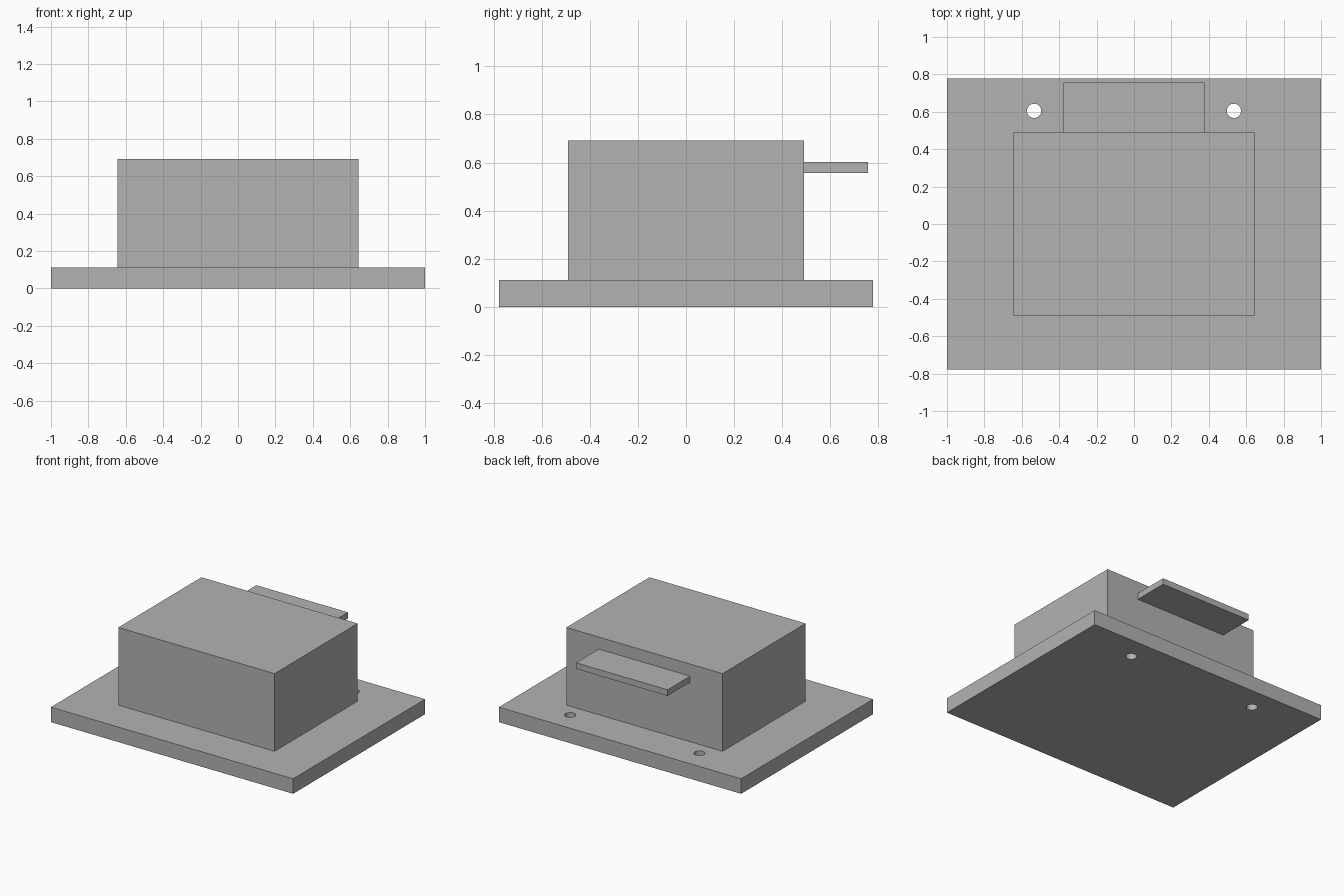
import bpy

cube = bpy.data.objects.get("Cube")
if cube:
    bpy.data.objects.remove(cube, do_unlink=True)

grey = bpy.data.materials.new("plain grey")
grey.use_nodes = True
grey.diffuse_color = (0.45, 0.45, 0.45, 1)
grey.node_tree.nodes["Principled BSDF"].inputs["Base Color"].default_value = grey.diffuse_color


def box(name, low, high):
    """Axis-aligned block between two corners."""
    centre = [(a + b) / 2 for a, b in zip(low, high)]
    bpy.ops.mesh.primitive_cube_add(size=1, location=centre)
    obj = bpy.context.object
    obj.name = name
    obj.scale = [b - a for a, b in zip(low, high)]
    bpy.ops.object.transform_apply(location=False, rotation=False, scale=True)
    obj.data.materials.append(grey)
    return obj


# Base plate, main block and rear shelf
base = box("base_plate", (-1, -0.778, 0), (1, 0.778, 0.112))
box("main_block", (-0.645, -0.49, 0.112), (0.645, 0.49, 0.692))
box("rear_shelf", (-0.378, 0.49, 0.556), (0.378, 0.757, 0.602))

# Two screw holes through the rear of the plate
for side in (-1, 1):
    bpy.ops.mesh.primitive_cylinder_add(
        vertices=48, radius=0.038, depth=0.5, location=(side * 0.534, 0.605, 0.056))
    cutter = bpy.context.object
    cutter.name = "hole_cutter"
    cutter.hide_render = True
    cutter.data.materials.append(grey)
    cut = base.modifiers.new("screw_hole", 'BOOLEAN')
    cut.operation = 'DIFFERENCE'
    cut.solver = 'EXACT'
    cut.object = cutter
    bpy.context.view_layer.objects.active = base
    bpy.ops.object.modifier_apply(modifier=cut.name)
    bpy.data.objects.remove(cutter, do_unlink=True)

# Smooth hole walls, sharp plate edges
bpy.ops.object.select_all(action='DESELECT')
base.select_set(True)
bpy.context.view_layer.objects.active = base
bpy.ops.object.shade_smooth_by_angle()
